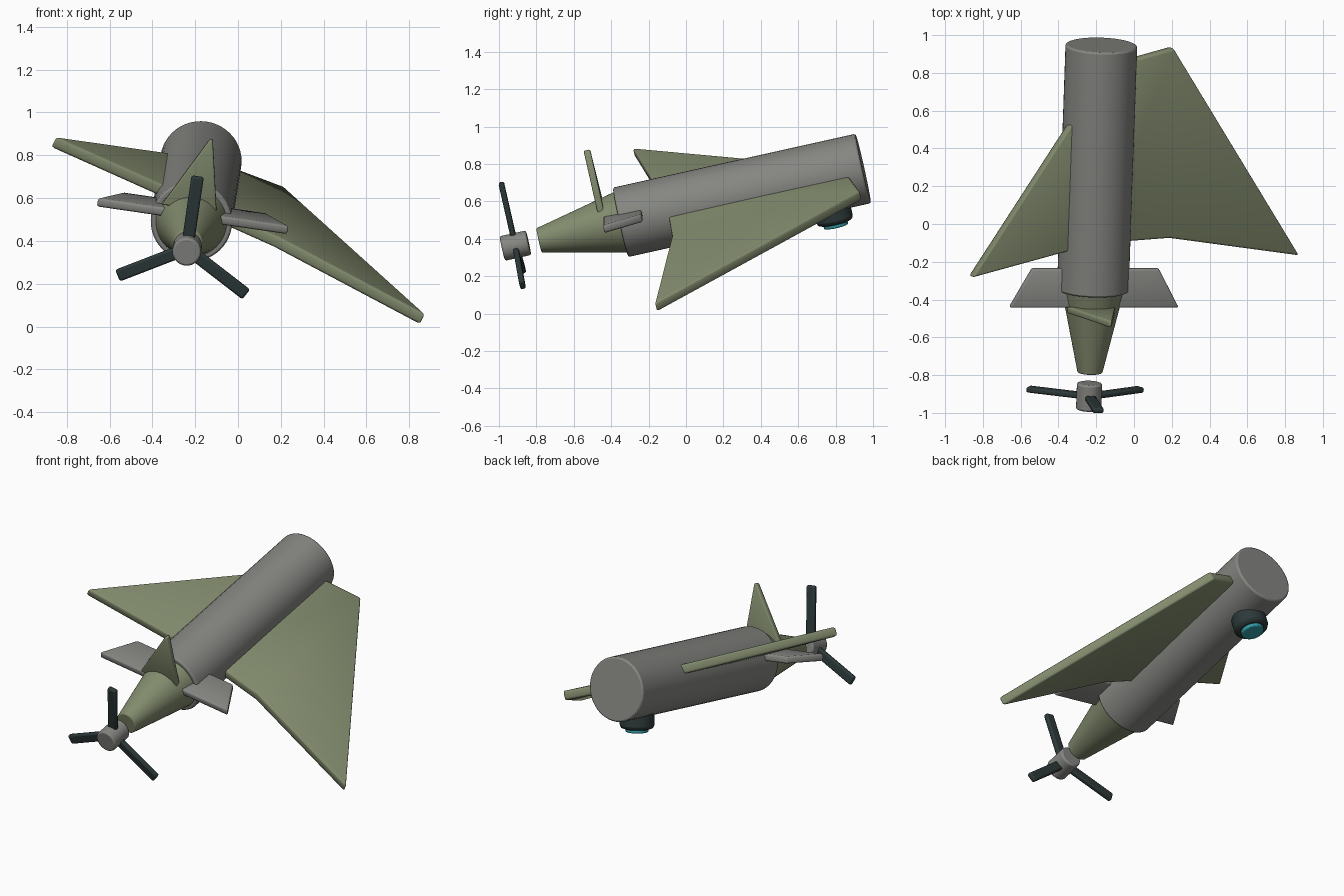
import bpy, bmesh, math
from mathutils import Matrix, Vector

if "Cube" in bpy.data.objects:
    bpy.data.objects.remove(bpy.data.objects["Cube"])

# Body frame: local y runs backwards along the fuselage, pitched, yawed and rolled
BODY = (Matrix.Translation((-0.218, -0.35, 0.488))
        @ Matrix.Rotation(math.radians(-2), 4, 'Z')
        @ Matrix.Rotation(math.radians(12.5), 4, 'X')
        @ Matrix.Rotation(math.radians(8.5), 4, 'Y'))


def material(name, rgb):
    m = bpy.data.materials.new(name)
    m.diffuse_color = (*rgb, 1)
    m.use_nodes = True
    m.node_tree.nodes["Principled BSDF"].inputs["Base Color"].default_value = m.diffuse_color
    return m


GREY = material("warm_grey", (0.235, 0.24, 0.222))
OLIVE = material("olive_green", (0.225, 0.26, 0.155))
DARK = material("dark_slate", (0.026, 0.04, 0.04))
TEAL = material("teal_glass", (0.03, 0.32, 0.37))


def finish(name, bm, mat, bevel=0.0, thickness=0.0, matrix=Matrix()):
    bmesh.ops.recalc_face_normals(bm, faces=bm.faces)
    me = bpy.data.meshes.new(name)
    bm.to_mesh(me)
    bm.free()
    me.materials.append(mat)
    ob = bpy.data.objects.new(name, me)
    bpy.context.collection.objects.link(ob)
    ob.matrix_world = matrix
    if thickness:
        s = ob.modifiers.new("Thickness", 'SOLIDIFY')
        s.thickness = thickness
        s.offset = 0
    if bevel:
        b = ob.modifiers.new("Rounded edges", 'BEVEL')
        b.width = bevel
        b.segments = 2
        b.limit_method = 'ANGLE'
        b.angle_limit = math.radians(40)
    bpy.ops.object.select_all(action='DESELECT')
    ob.select_set(True)
    bpy.context.view_layer.objects.active = ob
    bpy.ops.object.shade_smooth_by_angle(angle=math.radians(35))
    return ob


def round_part(name, start, end, r1, r2, mat, bevel=0.01, sides=48):
    """Capped cone between two points of the body frame."""
    a, b = Vector(start), Vector(end)
    turn = (b - a).to_track_quat('Z', 'Y').to_matrix().to_4x4()
    bm = bmesh.new()
    bmesh.ops.create_cone(bm, cap_ends=True, segments=sides, radius1=r1,
                          radius2=r2, depth=(b - a).length)
    return finish(name, bm, mat, bevel,
                  matrix=BODY @ Matrix.Translation((a + b) / 2) @ turn)


def plate(name, points, faces, mat, thickness, bevel):
    bm = bmesh.new()
    vs = [bm.verts.new(p) for p in points]
    for f in faces:
        bm.faces.new([vs[i] for i in f])
    return finish(name, bm, mat, bevel, thickness)


# Fuselage and nose cone
round_part("fuselage", (0, 0, 0), (0, 1.33, 0), 0.19, 0.19, GREY)
round_part("nose_cone", (0, 0.02, 0), (0, -0.447, 0), 0.17, 0.066, OLIVE, 0.006)

# Propeller hub and three blades
HUB = -0.576
round_part("propeller_hub", (0, HUB + 0.072, 0), (0, HUB - 0.072, 0),
           0.067, 0.067, GREY)
for i in range(3):
    bm = bmesh.new()
    bmesh.ops.create_cube(bm, size=1, matrix=Matrix.Translation((0, 0, 0.19))
                          @ Matrix.Diagonal((0.058, 0.03, 0.32, 1)))
    finish(f"propeller_blade_{i + 1}", bm, DARK, 0.01,
           matrix=BODY @ Matrix.Translation((0, HUB, 0))
           @ Matrix.Rotation(math.radians(120 * i), 4, 'Y'))

# Main wing: two swept panels joined by a centre section inside the fuselage
plate("main_wing",
      [(-0.865, -0.28, 0.863), (-0.21, -0.10, 0.57), (-0.14, 0.84, 0.76),
       (0.18, -0.07, 0.395), (0.20, 0.935, 0.632), (0.865, -0.162, 0.032)],
      [(0, 1, 2), (1, 3, 4, 2), (3, 5, 4)], OLIVE, 0.055, 0.012)

# Canard plate through the front of the fuselage
plate("canard",
      [(-0.66, -0.44, 0.58), (0.235, -0.44, 0.45),
       (0.13, -0.235, 0.51), (-0.54, -0.235, 0.608)],
      [(0, 1, 2, 3)], GREY, 0.042, 0.01)

# Upright triangular fin standing across the nose
plate("nose_fin",
      [(-0.355, -0.455, 0.572), (-0.10, -0.455, 0.54),
       (-0.118, -0.53, 0.875), (-0.133, -0.53, 0.873)],
      [(0, 1, 2, 3)], OLIVE, 0.036, 0.008)

# Sensor pod under the tail
POD = 1.12
round_part("sensor_housing", (0, POD, -0.12), (0, POD, -0.255),
           0.1, 0.1, DARK, 0.022)
round_part("sensor_lens", (0, POD, -0.24), (0, POD, -0.275),
           0.066, 0.066, TEAL, 0.006)
